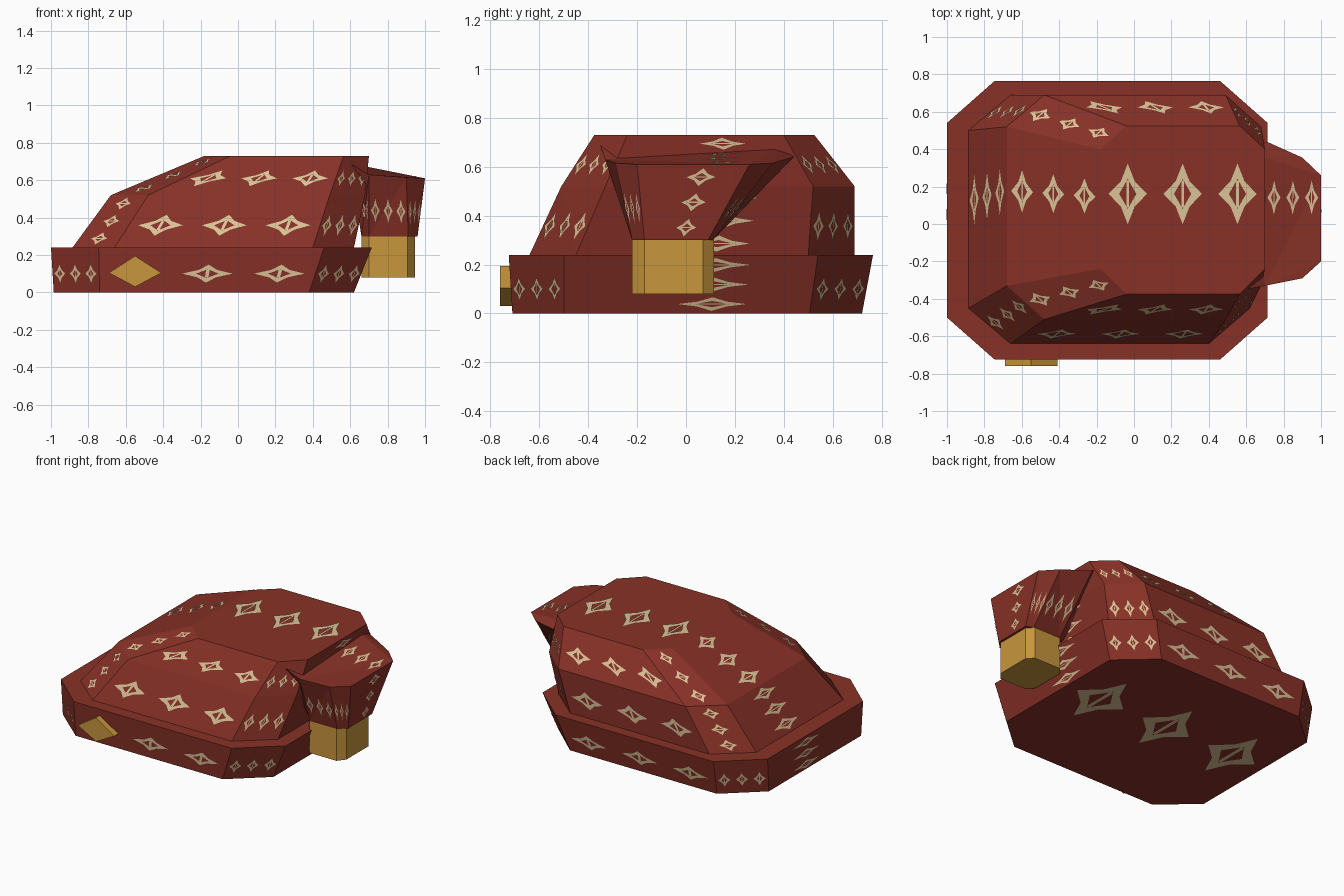
import bpy, bmesh
from mathutils import Vector
from mathutils.bvhtree import BVHTree

if "Cube" in bpy.data.objects:
    bpy.data.objects.remove(bpy.data.objects["Cube"])


def material(name, rgb):
    m = bpy.data.materials.new(name)
    m.diffuse_color = (*rgb, 1)
    m.use_nodes = True
    m.node_tree.nodes["Principled BSDF"].inputs["Base Color"].default_value = m.diffuse_color
    return m


RED = material("brick red", (0.245, 0.031, 0.020))
GOLD = material("gold", (0.58, 0.305, 0.046))
CREAM = material("cream", (0.70, 0.54, 0.31))


def finish(bm, name, mat):
    mesh = bpy.data.meshes.new(name)
    bm.to_mesh(mesh)
    mesh.materials.append(mat)
    ob = bpy.data.objects.new(name, mesh)
    bpy.context.collection.objects.link(ob)
    return ob


def octagon(xs, ys, z):
    """Chamfered rectangle; side order: front-left, front, front-right, right, ..."""
    x0, x1, x2, x3 = xs
    y0, y1, y2, y3 = ys
    return [Vector((x, y, z)) for x, y in (
        (x0, y1), (x1, y0), (x2, y0), (x3, y1),
        (x3, y2), (x2, y3), (x1, y3), (x0, y2))]


def loft(name, rings, mat):
    """Closed solid through a stack of rings; returns a lookup tree for its surface."""
    bm = bmesh.new()
    loops = [[bm.verts.new(p) for p in r] for r in rings]
    n = len(loops[0])
    for a, b in zip(loops, loops[1:]):
        for i in range(n):
            j = (i + 1) % n
            bm.faces.new((a[i], a[j], b[j], b[i]))
    bm.faces.new(loops[0][::-1])
    bm.faces.new(loops[-1])
    bmesh.ops.triangulate(bm, faces=[f for f in bm.faces])
    bmesh.ops.recalc_face_normals(bm, faces=bm.faces)
    tree = BVHTree.FromBMesh(bm)
    finish(bm, name, mat)
    bm.free()
    return tree


# Star-shaped motif: hollow pointed ring plus a bar across the hole
OUTER = [(1, 0), (.36, .42), (0, 1), (-.36, .42), (-1, 0), (-.36, -.42), (0, -1), (.36, -.42)]
INNER = [(.45, 0), (.22, .25), (0, .5), (-.22, .25), (-.45, 0), (-.22, -.25), (0, -.5), (.22, -.25)]
MOTIF = [(OUTER[i], OUTER[(i + 1) % 8], INNER[(i + 1) % 8], INNER[i]) for i in range(8)]
MOTIF.append(((-.07, -.45), (.07, -.45), (.07, .45), (-.07, .45)))


def decorate(bm, tree, quad, along_v=False, centre=.42, across=.19):
    """Row of three motifs laid on the quad a, b, c, d, snapped to the surface."""
    a, b, c, d = quad
    for k in range(3):
        for poly in MOTIF:
            pts, normal = [], Vector()
            for s, t in poly:
                u, v = (k + .5 + s * .35) / 3, centre + t * across
                if along_v:
                    u, v = v, u
                p = a.lerp(b, u).lerp(d.lerp(c, u), v)
                hit, nrm, _, _ = tree.find_nearest(p)
                pts.append(hit + nrm * .004)
                normal += nrm
            f = bm.faces.new([bm.verts.new(p) for p in pts])
            f.normal_update()
            if f.normal.dot(normal) < 0:
                f.normal_flip()


def decorate_sides(bm, tree, low, high, upright=(3, 7)):
    for i in range(8):
        j = (i + 1) % 8
        v_row = i in upright
        centre = {3: .6, 7: .4}.get(i, .5) if v_row else .42
        decorate(bm, tree, (low[i], low[j], high[j], high[i]), v_row, centre,
                 .14 if i in (3, 7) else .2)


def rect(x0, x1, y0, y1, z0, z1):
    return [Vector(p) for p in ((x0, y0, z0), (x1, y0, z1), (x1, y1, z1), (x0, y1, z0))]


trim = bmesh.new()

# Base slab
base = [octagon((-.985, -.74, .38, .62), (-.71, -.5, .505, .72), 0),
        octagon((-1, -.745, .46, .715), (-.725, -.5, .54, .765), .24)]
tree = loft("base_slab", base, RED)
decorate_sides(trim, tree, *base)
decorate(trim, tree, rect(-.985, .62, -.71, .72, 0, 0), centre=.56, across=.18)

# Upper body
body = [octagon((-.885, -.66, .40, .62), (-.64, -.45, .50, .69), .24),
        octagon((-.68, -.48, .49, .68), (-.51, -.33, .52, .69), .52),
        octagon((-.18, -.04, .565, .70), (-.375, -.24, .40, .525), .73)]
tree = loft("upper_body", body, RED)
for low, high in zip(body, body[1:]):
    decorate_sides(trim, tree, low, high, (0, 3, 6, 7))
decorate(trim, tree, rect(-.18, .70, -.37, .53, .73, .73), centre=.59, across=.18)

# Overhanging head
head_low = octagon((.66, .70, .91, .96), (-.22, -.17, .09, .11), .30)
head_high = [Vector(p) for p in (
    (.60, -.35, .69), (.70, -.33, .63), (.90, -.29, .615), (1, -.2, .61),
    (1, .26, .61), (.90, .355, .615), (.71, .44, .64), (.60, .39, .69))]
tree = loft("head", [head_low, head_high], RED)
decorate_sides(trim, tree, head_low, head_high)
decorate(trim, tree, rect(.70, 1, -.3, .4, .67, .61), centre=.63, across=.13)

finish(trim, "cream_motifs", CREAM)
trim.free()

# Gold block under the head
neck = ((.66, .70, .905, .945), (-.22, -.17, .07, .115))
loft("gold_block", [octagon(*neck, .08), octagon(*neck, .30)], GOLD)

# Gold diamond badge on the front
loft("gold_diamond", [[Vector((x, y, z)) for x, z in
                       ((-.69, .105), (-.55, .03), (-.41, .105), (-.55, .195))]
                      for y in (-.76, -.71)], GOLD)
